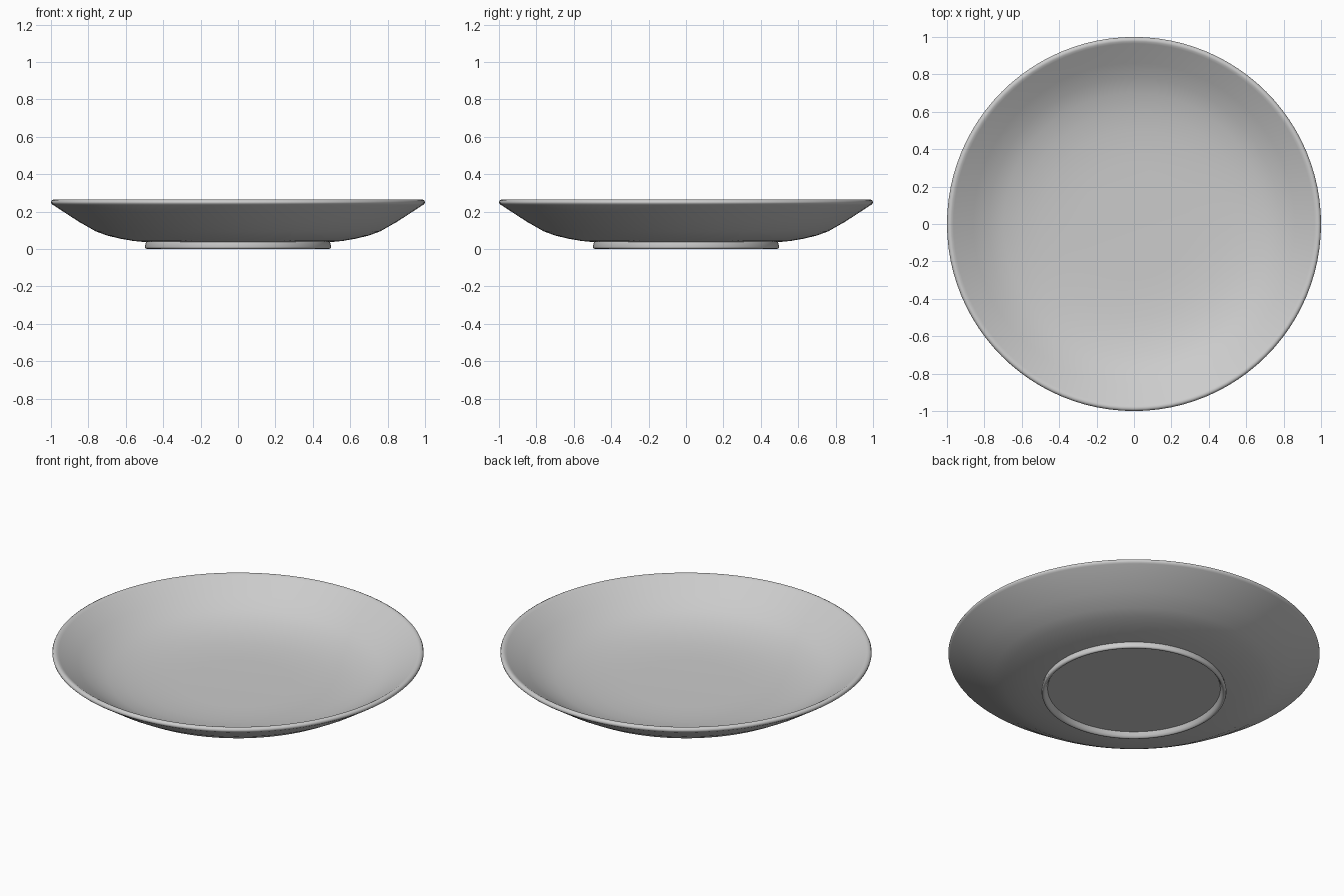
import bpy
import bmesh
import math

cube = bpy.data.objects.get("Cube")
if cube:
    bpy.data.objects.remove(cube, do_unlink=True)

SEGMENTS = 96

# Glazed ceramic
glaze = bpy.data.materials.new("pale grey glaze")
glaze.use_nodes = True
colour = (0.6, 0.6, 0.6, 1.0)
glaze.diffuse_color = colour
glaze.node_tree.nodes["Principled BSDF"].inputs["Base Color"].default_value = colour

# Half section (radius, height): recessed base, foot ring, outer wall, rim, inner bowl
base = [(0, 0.03), (0.465, 0.03), (0.473, 0.012), (0.48, 0.003), (0.487, 0.0),
        (0.495, 0.003), (0.498, 0.012), (0.492, 0.036)]
wall = [(0.56, 0.043), (0.63, 0.055), (0.7, 0.072), (0.76, 0.094), (0.85, 0.145), (0.99, 0.236)]
rim = [(0.998, 0.243), (1.0, 0.25), (0.996, 0.259), (0.987, 0.264), (0.976, 0.262)]
bowl = [(0.965, 0.255), (0.86, 0.186), (0.78, 0.138), (0.7, 0.107), (0.6, 0.083),
        (0.5, 0.07), (0.4, 0.063), (0.3, 0.06), (0, 0.06)]


def lathe(name, profile, material):
    """Spin a half section around z into a closed smooth object."""
    bm = bmesh.new()
    verts = [bm.verts.new((r, 0, z)) for r, z in profile]
    edges = [bm.edges.new(pair) for pair in zip(verts, verts[1:])]
    bmesh.ops.spin(bm, geom=verts + edges, cent=(0, 0, 0), axis=(0, 0, 1),
                   angle=math.tau, steps=SEGMENTS, use_duplicate=False)
    bmesh.ops.remove_doubles(bm, verts=bm.verts, dist=0.0002)
    bmesh.ops.recalc_face_normals(bm, faces=bm.faces)
    mesh = bpy.data.meshes.new(name)
    bm.to_mesh(mesh)
    bm.free()
    mesh.materials.append(material)
    obj = bpy.data.objects.new(name, mesh)
    bpy.context.collection.objects.link(obj)
    return obj


plate = lathe("plate", base + wall + rim + bowl, glaze)

bpy.ops.object.select_all(action="DESELECT")
plate.select_set(True)
bpy.context.view_layer.objects.active = plate
bpy.ops.object.shade_smooth_by_angle(angle=math.radians(60))
